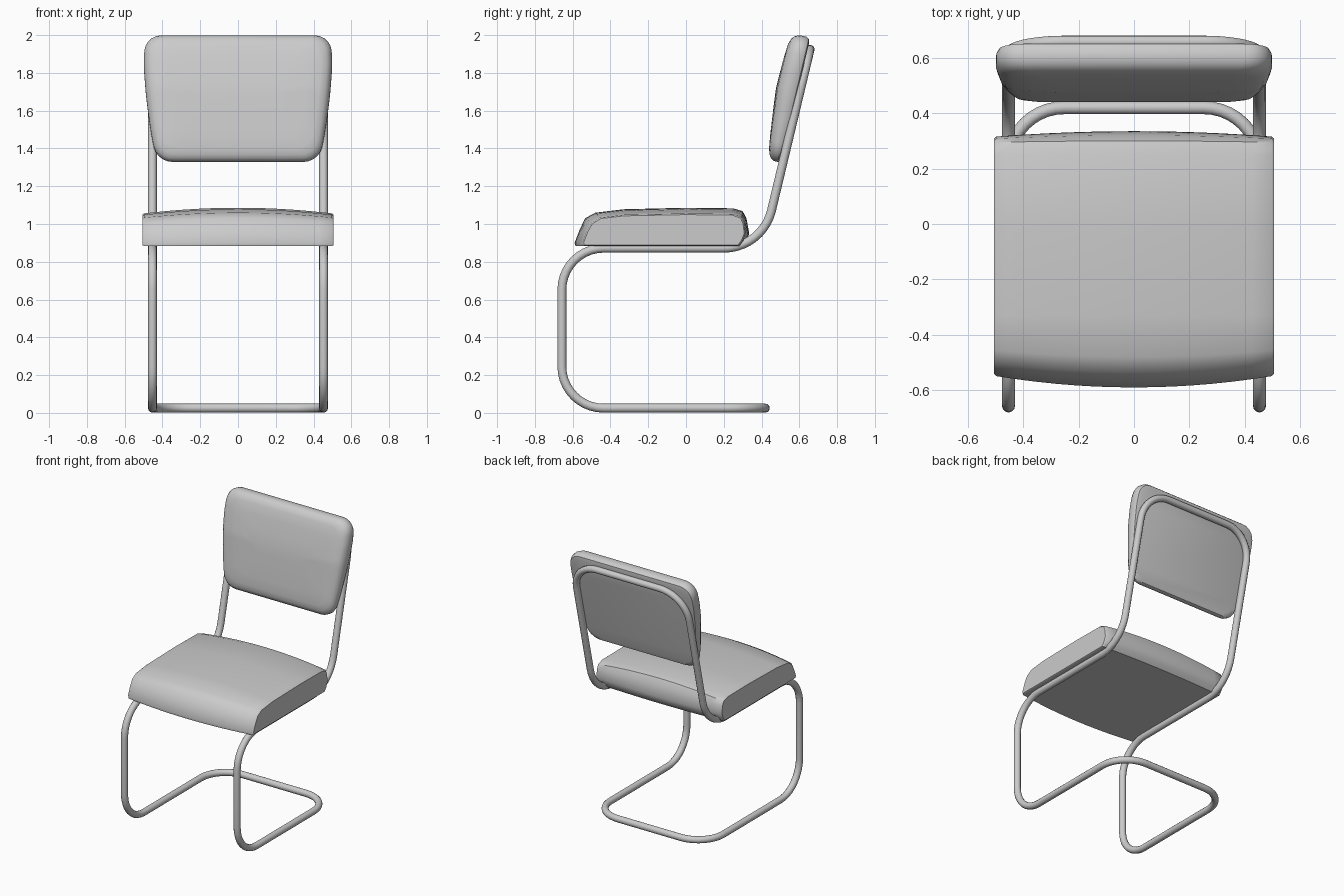
import bpy, bmesh, math
from mathutils import Vector

if "Cube" in bpy.data.objects:
    bpy.data.objects.remove(bpy.data.objects["Cube"])


def rounded_loop(corners, steps=8):
    """Closed path from (point, tangent length) pairs with circular corners."""
    pts, n = [], len(corners)
    for i, (p, t) in enumerate(corners):
        p = Vector(p)
        d1 = (Vector(corners[i - 1][0]) - p).normalized()
        d2 = (Vector(corners[(i + 1) % n][0]) - p).normalized()
        half = d1.angle(d2) / 2
        c = p + (d1 + d2).normalized() * t / math.cos(half)
        a, b = p + d1 * t - c, p + d2 * t - c
        th = a.angle(b)
        for k in range(steps + 1):
            s = k / steps
            pts.append(c + (a * math.sin((1 - s) * th) + b * math.sin(s * th)) / math.sin(th))
    return pts


def mirrored(half):
    """Complete a +x half of corners with its -x mirror image."""
    return half + [((-p[0], p[1], p[2]), t) for p, t in reversed(half)]


def smooth(ob, angle):
    bpy.ops.object.select_all(action='DESELECT')
    ob.select_set(True)
    bpy.context.view_layer.objects.active = ob
    if ob.type == 'CURVE':
        bpy.ops.object.convert(target='MESH')
    bpy.ops.object.shade_smooth_by_angle(angle=math.radians(angle))


def loft(name, rings, angle=40):
    """Skin a list of equal-length closed rings and cap both ends."""
    bm = bmesh.new()
    vs = [[bm.verts.new(p) for p in r] for r in rings]
    for a, b in zip(vs, vs[1:]):
        for i in range(len(a)):
            j = (i + 1) % len(a)
            bm.faces.new((a[i], a[j], b[j], b[i]))
    bm.faces.new(vs[0])
    bm.faces.new(vs[-1])
    bmesh.ops.recalc_face_normals(bm, faces=bm.faces)
    me = bpy.data.meshes.new(name)
    bm.to_mesh(me)
    bm.free()
    ob = bpy.data.objects.new(name, me)
    bpy.context.collection.objects.link(ob)
    smooth(ob, angle)


# Tubular frame: one continuous bent tube
X = 0.453
frame_half = [
    ((X, 0.42, 0.025), 0.2),
    ((X, -0.657, 0.025), 0.22),
    ((X, -0.657, 0.872), 0.22),
    ((X, 0.405, 0.872), 0.205),
    ((X, 0.657, 1.925), 0.2),
]
cu = bpy.data.curves.new("tube_frame", 'CURVE')
cu.dimensions = '3D'
cu.bevel_depth = 0.0235
cu.bevel_resolution = 4
path = rounded_loop(mirrored(frame_half), 10)
sp = cu.splines.new('POLY')
sp.points.add(len(path) - 1)
for q, p in zip(sp.points, path):
    q.co = (*p, 1)
sp.use_cyclic_u = True
frame = bpy.data.objects.new("tube_frame", cu)
bpy.context.collection.objects.link(frame)
smooth(frame, 50)

# Seat cushion: side profile swelling towards the middle
edge = [(-0.545, 0.883), (-0.548, 0.9), (-0.525, 0.96), (-0.5, 1.005), (-0.455, 1.033),
        (-0.33, 1.048), (0.0, 1.055), (0.25, 1.052), (0.295, 1.035), (0.308, 1.005),
        (0.315, 0.95), (0.3, 0.91), (0.28, 0.883)]
middle = [(-0.585, 0.883), (-0.59, 0.9), (-0.565, 0.965), (-0.535, 1.03), (-0.48, 1.06),
          (-0.33, 1.078), (0.0, 1.086), (0.25, 1.083), (0.3, 1.068), (0.32, 1.03),
          (0.335, 0.95), (0.32, 0.91), (0.295, 0.883)]


def seat_ring(x, scale=1.0):
    f = 1 - (x / 0.505) ** 2
    ring = []
    for (y0, z0), (y1, z1) in zip(edge, middle):
        y, z = y0 + (y1 - y0) * f, z0 + (z1 - z0) * f
        ring.append((x, -0.12 + (y + 0.12) * scale, 0.965 + (z - 0.965) * (1 - (1 - scale) * 4)))
    return ring


rows = [seat_ring(-0.497 + 0.994 * i / 14) for i in range(15)]
loft("seat_cushion", [seat_ring(-0.505, 0.985)] + rows + [seat_ring(0.505, 0.985)])

# Backrest cushion: tapered rounded outline, padded forward from a flat leaning back
outline = rounded_loop(mirrored([
    ((0.43, 0, 0), 0.085),
    ((0.462, 0.16, 0), 0.06),
    ((0.488, 0.36, 0), 0.07),
    ((0.5, 0.53, 0), 0.05),
    ((0.49, 0.68, 0), 0.085),
]), 5)
section = [(0.03, 0.0), (0.008, 0.006), (0, 0.022), (0, 0.055), (0.01, 0.08), (0.028, 0.097),
           (0.06, 0.107), (0.13, 0.112), (0.22, 0.114), (0.30, 0.115)]
up, fwd = Vector((0, 0.233, 0.9725)), Vector((0, -0.9725, 0.233))


def back_ring(inset, depth):
    ring = []
    for p in outline:
        x = p.x * (1 - inset / 0.5)
        v = 0.34 + (p.y - 0.34) * (1 - inset / 0.34)
        d = depth * (0.66 + 0.34 * min(1, v / 0.38))
        ring.append(Vector((x, 0.5, 1.325)) + up * v + fwd * d)
    return ring


loft("backrest_cushion", [back_ring(*s) for s in section])
